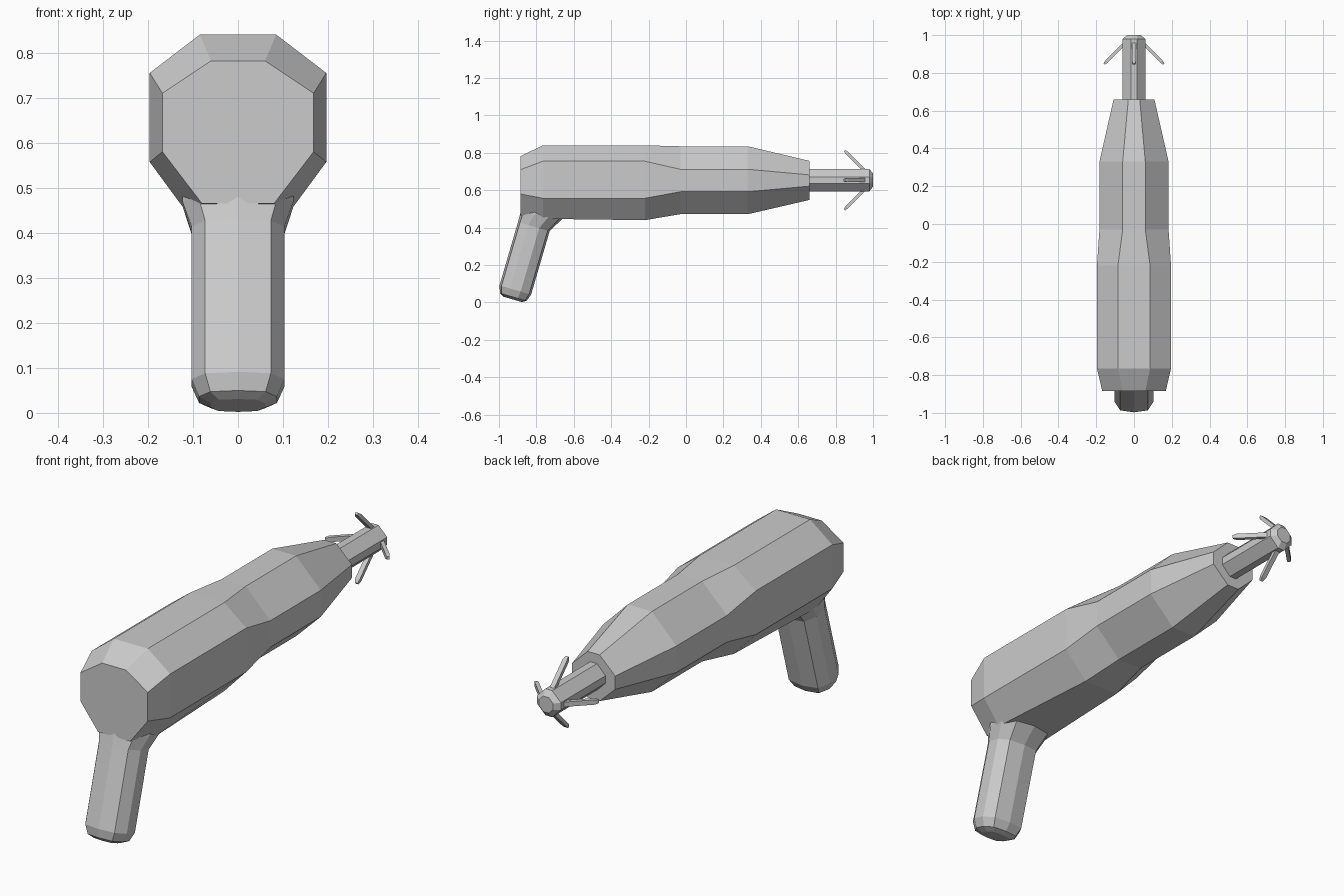
import bpy, bmesh, math
from mathutils import Vector, Matrix

if "Cube" in bpy.data.objects:
    bpy.data.objects.remove(bpy.data.objects["Cube"])


def loft(name, rings):
    """Skin a closed solid through rings with equal point counts."""
    bm = bmesh.new()
    loops = [[bm.verts.new(p) for p in ring] for ring in rings]
    n = len(loops[0])
    for a, b in zip(loops, loops[1:]):
        for i in range(n):
            j = (i + 1) % n
            bm.faces.new((a[i], a[j], b[j], b[i]))
    bm.faces.new(loops[0])
    bm.faces.new(loops[-1])
    bmesh.ops.recalc_face_normals(bm, faces=bm.faces)
    me = bpy.data.meshes.new(name)
    bm.to_mesh(me)
    bm.free()
    ob = bpy.data.objects.new(name, me)
    bpy.context.collection.objects.link(ob)
    return ob


def octagon(y, half, top_half, top, side_hi, side_lo, bottom, bottom_half):
    right = [(bottom_half, bottom), (half, side_lo), (half, side_hi), (top_half, top)]
    pts = right + [(-x, z) for x, z in reversed(right)]
    return [(x, y, z) for x, z in pts]


# Main barrel: octagonal sections from rear to nose
loft("body", [
    octagon(-0.885, 0.168, 0.06, 0.782, 0.71, 0.58, 0.465, 0.08),
    octagon(-0.765, 0.196, 0.085, 0.84, 0.755, 0.557, 0.447, 0.115),
    octagon(-0.22, 0.196, 0.085, 0.84, 0.755, 0.557, 0.44, 0.085),
    octagon(-0.03, 0.183, 0.06, 0.835, 0.712, 0.592, 0.472, 0.06),
    octagon(0.33, 0.183, 0.06, 0.835, 0.712, 0.592, 0.472, 0.06),
    octagon(0.66, 0.108, 0.03, 0.757, 0.682, 0.622, 0.548, 0.03),
])

# Rod with a chamfered tip
MID = 0.654


def rod_ring(y, r, f):
    return octagon(y, r, f, MID + r, MID + f, MID - f, MID - r, f)


loft("rod", [rod_ring(0.62, 0.06, 0.017), rod_ring(0.98, 0.06, 0.017),
             rod_ring(1.0, 0.035, 0.014)])

# Four swept-back hook prongs around the tip
for k in range(4):
    rot = Matrix.Translation((0, 0, MID)) @ Matrix.Rotation(k * math.pi / 2, 4, 'Y')
    d = Vector((0, 0.006, 0.006))
    w = Vector((0.011, 0, 0))
    rings = []
    for c, s in (((0, 0.975, 0.03), 1), ((0, 0.86, 0.145), 1), ((0, 0.847, 0.158), 0.6)):
        c = Vector(c)
        rings.append([rot @ (c + s * o) for o in (w + d, w - d, -w - d, -w + d)])
    loft("hook_prong_%d" % (k + 1), rings)

# Slanted grip with rounded butt and flared top
right = [(0, -0.088), (0.073, -0.077), (0.103, -0.03),
         (0.103, 0.03), (0.073, 0.077), (0, 0.088)]
section = right + [(-x, v) for x, v in reversed(right[1:-1])]
axis = Vector((0, 0.28, 0.96)).normalized()
across = Vector((0, 0.96, -0.28)).normalized()
base = Vector((0, -0.916, 0.055))
rings = []
for s, k in ((-0.04, 0.58), (-0.027, 0.84), (0.012, 1), (0.365, 1)):
    rings.append([base + axis * s + Vector((x * k, 0, 0)) + across * (v * k)
                  for x, v in section])
rings.append([(x * 1.2, -0.772 + v * 1.28, 0.465 - v * 0.18) for x, v in section])
rings.append([(x * 1.2, -0.765 + v * 1.2, 0.54) for x, v in section])
loft("grip", rings)
